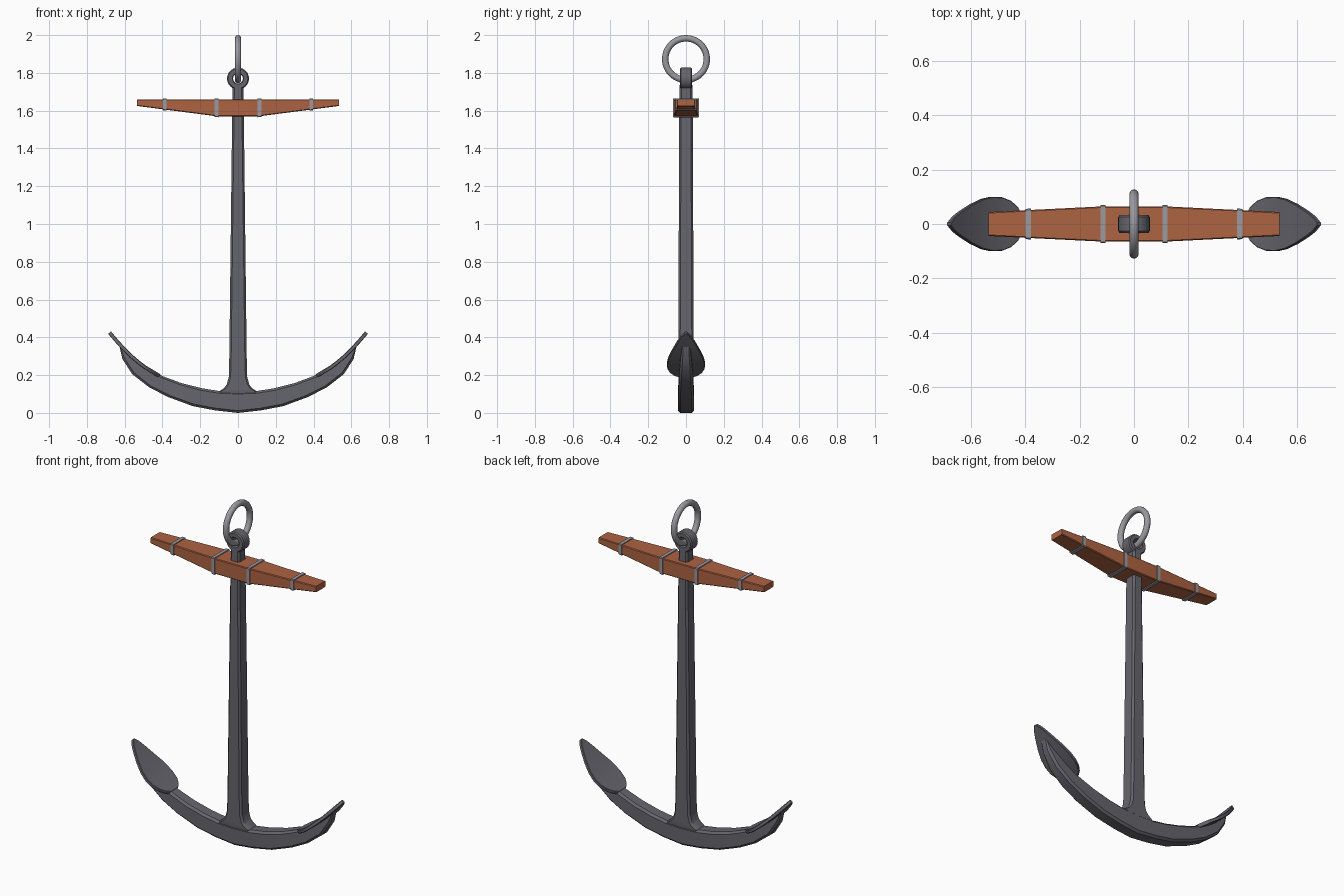
import bpy, bmesh, math
from mathutils import Vector, Matrix

if "Cube" in bpy.data.objects:
    bpy.data.objects.remove(bpy.data.objects["Cube"])


def material(name, rgb):
    m = bpy.data.materials.new(name)
    m.diffuse_color = (*rgb, 1)
    m.use_nodes = True
    m.node_tree.nodes["Principled BSDF"].inputs["Base Color"].default_value = m.diffuse_color
    return m


IRON = material("dark iron", (0.13, 0.13, 0.152))
STEEL = material("light steel", (0.32, 0.32, 0.35))
WOOD = material("brown wood", (0.42, 0.125, 0.055))


def finish(name, bm, mat, angle=30):
    bmesh.ops.recalc_face_normals(bm, faces=bm.faces)
    me = bpy.data.meshes.new(name)
    bm.to_mesh(me)
    bm.free()
    me.materials.append(mat)
    ob = bpy.data.objects.new(name, me)
    bpy.context.collection.objects.link(ob)
    bpy.ops.object.select_all(action='DESELECT')
    ob.select_set(True)
    bpy.context.view_layer.objects.active = ob
    bpy.ops.object.shade_smooth_by_angle(angle=math.radians(angle))
    return ob


def section(centre, u, hu, hv, c, v=Vector((0, 1, 0))):
    """Chamfered rectangle with half sizes hu, hv along u, v."""
    pts = [(hu, hv - c), (hu - c, hv), (c - hu, hv), (-hu, hv - c),
           (-hu, c - hv), (c - hu, -hv), (hu - c, -hv), (hu, c - hv)]
    return [Vector(centre) + u * a + v * b for a, b in pts]


def loft(name, rings, mat, angle=30, closed=False):
    bm = bmesh.new()
    vs = [[bm.verts.new(p) for p in r] for r in rings]
    n = len(vs[0])
    pairs = list(zip(vs, vs[1:])) + ([(vs[-1], vs[0])] if closed else [])
    for a, b in pairs:
        for i in range(n):
            j = (i + 1) % n
            bm.faces.new((a[i], a[j], b[j], b[i]))
    if not closed:
        bm.faces.new(vs[0])
        bm.faces.new(vs[-1])
    return finish(name, bm, mat, angle)


X, Z = Vector((1, 0, 0)), Vector((0, 0, 1))

# shank, flared into the crown at its foot
shank = [(0.07, 0.11, 0.035), (0.115, 0.098, 0.041), (0.13, 0.075, 0.041), (0.15, 0.06, 0.041),
         (0.19, 0.049, 0.041), (0.3, 0.046, 0.041), (1.57, 0.031, 0.036), (1.74, 0.029, 0.033)]
loft("shank", [section((0, 0, z), X, hx, hy, 0.01) for z, hx, hy in shank], IRON)

# curved arms: inner point, outer point, half thickness
half = [((0, .112), (0, 0), .042), ((.1, .116), (.12, .013), .042),
        ((.19, .13), (.24, .036), .042), ((.3, .158), (.37, .084), .041),
        ((.4, .195), (.47, .135), .039), ((.5, .25), (.56, .205), .035),
        ((.57, .305), (.612, .285), .029), ((.617, .362), (.627, .35), .02)]
stations = [((-a[0], a[1]), (-b[0], b[1]), t) for a, b, t in half[:0:-1]] + half
rings = []
for a, b, t in stations:
    a, b = Vector((a[0], 0, a[1])), Vector((b[0], 0, b[1]))
    d = (a - b) / 2
    rings.append(section((a + b) / 2, d.normalized(), d.length, t, min(0.012, d.length * 0.5)))
loft("arms", rings, IRON)

# leaf shaped flukes lying on the inner side of each arm
fluke = [(.415, .196, .035), (.43, .204, .062), (.455, .219, .085), (.49, .24, .099), (.525, .266, .1),
         (.56, .296, .092), (.6, .334, .072), (.64, .378, .046), (.665, .407, .026), (.68, .425, .006)]
for side, label in ((-1, "left"), (1, "right")):
    rings = []
    for i, (x, z, w) in enumerate(fluke):
        p, q = fluke[max(i - 1, 0)], fluke[min(i + 1, len(fluke) - 1)]
        nrm = Vector((-(q[1] - p[1]) * side, 0, q[0] - p[0])).normalized()
        rings.append(section((x * side, 0, z), nrm, 0.01, w, 0.003))
    loft(label + "_fluke", rings, IRON)

# wooden stock with a flat top and tapered ends
TOP = 1.66


def stock_size(x):
    t = max(0, (abs(x) - 0.11) / 0.425)
    return 0.065 - 0.021 * t, 0.09 - 0.055 * t      # half depth, height


def stock_ring(x, grow=0.0, c=0.004):
    hy, h = stock_size(x)
    return section((x, 0, TOP - h / 2), Z, h / 2 + grow, hy + grow, c)


loft("stock", [stock_ring(x) for x in (-.535, -.11, .11, .535)], WOOD, 20)

# metal bands round the stock
for i, x in enumerate((-.388, -.114, .114, .388)):
    loft(f"stock_band_{i + 1}", [stock_ring(x - .01, .005), stock_ring(x + .01, .005)], STEEL)

# eye at the head of the shank, an open collar with its hole along y
profile = [(.03, -.033), (.052, -.033), (.058, -.026), (.058, .026), (.052, .033), (.03, .033), (.026, .026), (.026, -.026)]
rings = []
for k in range(32):
    a = math.tau * k / 32
    rings.append([Vector((r * math.cos(a), y, 1.77 + r * math.sin(a))) for r, y in profile])
eye = loft("shank_eye", rings, IRON, closed=True)

# shackle ring through the eye
rings = []
for k in range(48):
    a = math.tau * k / 48
    out = Vector((0, math.cos(a), math.sin(a)))
    rings.append([Vector((0, 0, 1.873)) + out * (.11 + .017 * math.cos(b)) + X * (.017 * math.sin(b))
                  for b in [math.tau * j / 14 for j in range(14)]])
loft("shackle_ring", rings, STEEL, 60, closed=True)
